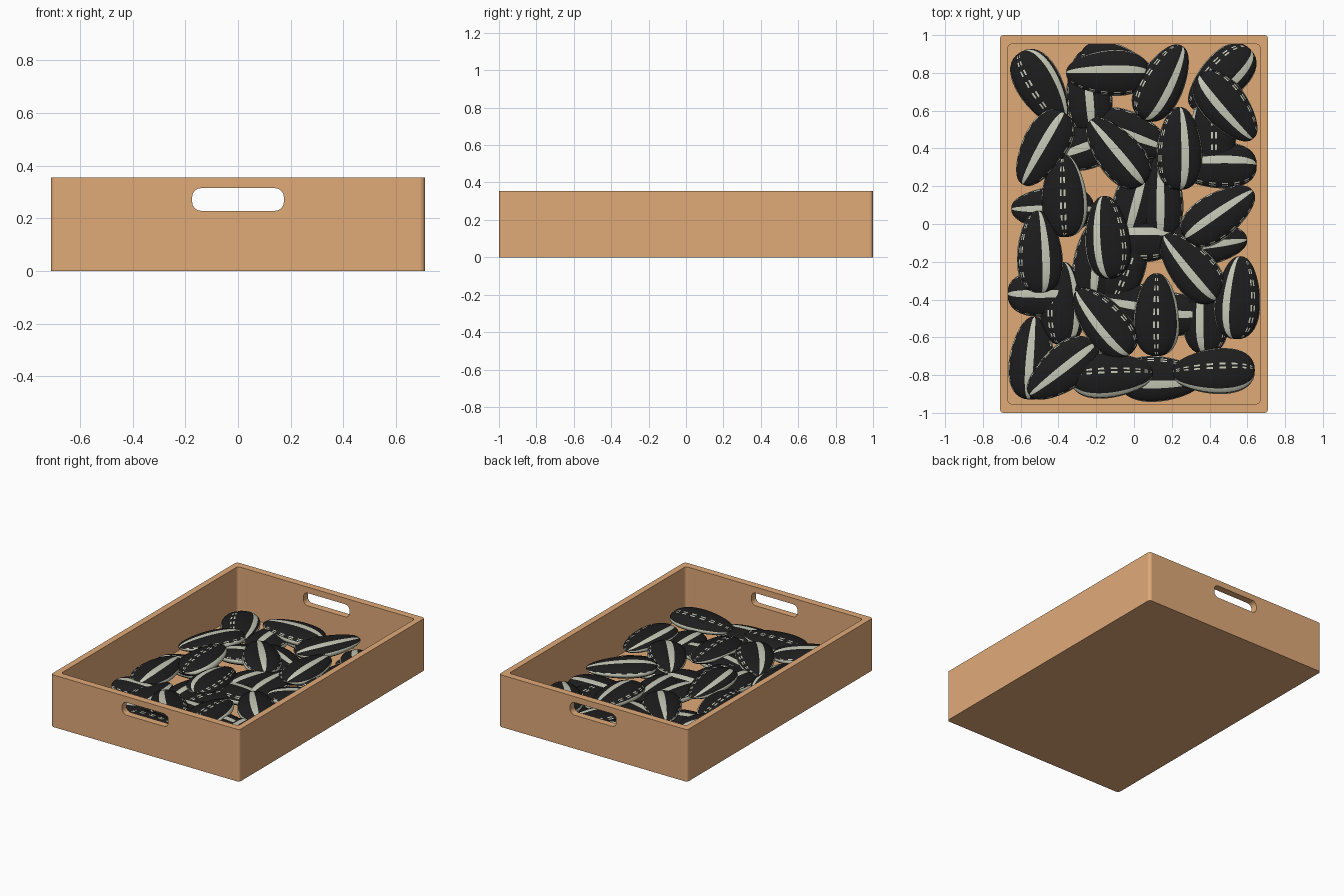
import bpy
import bmesh
import math
import random
from mathutils import Euler

random.seed(4)

default_cube = bpy.data.objects.get("Cube")
if default_cube:
    bpy.data.objects.remove(default_cube, do_unlink=True)


def make_material(name, rgb):
    mat = bpy.data.materials.new(name)
    mat.use_nodes = True
    color = (*rgb, 1.0)
    mat.diffuse_color = color
    mat.node_tree.nodes["Principled BSDF"].inputs["Base Color"].default_value = color
    return mat


wood = make_material("tan wood", (0.75, 0.405, 0.19))
shell = make_material("black shell", (0.012, 0.012, 0.012))
stripe = make_material("pale stripe", (0.56, 0.58, 0.47))


def add_object(name, mesh):
    obj = bpy.data.objects.new(name, mesh)
    bpy.context.collection.objects.link(obj)
    return obj


def rounded_box(name, low, high, radius, axis):
    """Box between two corners, with the edges along one axis rounded."""
    bm = bmesh.new()
    bmesh.ops.create_cube(bm, size=1)
    for v in bm.verts:
        for i in range(3):
            v.co[i] = high[i] if v.co[i] > 0 else low[i]
    edges = [e for e in bm.edges
             if abs(e.verts[0].co[axis] - e.verts[1].co[axis]) > 0.01]
    bmesh.ops.bevel(bm, geom=edges, offset=radius, segments=6,
                    profile=0.5, affect="EDGES")
    mesh = bpy.data.meshes.new(name)
    bm.to_mesh(mesh)
    bm.free()
    mesh.materials.append(wood)
    return add_object(name, mesh)


# Tray: a rounded block, hollowed, with a grip slot through both end walls
tray = rounded_box("tray", (-0.71, -1, 0), (0.71, 1, 0.355), 0.02, 2)
cavity = rounded_box("cavity_cutter", (-0.668, -0.952, 0.025), (0.668, 0.952, 0.6), 0.02, 2)
slot = rounded_box("grip_cutter", (-0.174, -1.2, 0.228), (0.174, 1.2, 0.314), 0.034, 1)
for cutter in (cavity, slot):
    cutter.hide_render = True
    cut = tray.modifiers.new("cut", "BOOLEAN")
    cut.operation = "DIFFERENCE"
    cut.solver = "EXACT"
    cut.object = cutter

# Bake the cuts, then drop the cutters
bpy.context.view_layer.update()
graph = bpy.context.evaluated_depsgraph_get()
baked = bpy.data.meshes.new_from_object(tray.evaluated_get(graph))
tray.modifiers.clear()
tray.data = baked
for cutter in (cavity, slot):
    bpy.data.objects.remove(cutter, do_unlink=True)
for face in baked.polygons:
    face.use_smooth = False


def is_pale(deg, band, ring):
    """Stripe layout: both rims, a broad band, and dashed lines on either side."""
    rim = min(deg % 180, 180 - deg % 180) < 16
    off = abs((deg - band + 180) % 360 - 180)
    dash = ring % 2 == 0 and abs(abs(off - 72.5) - 5) < 2.4
    return rim or off < 12.4 or dash


def make_seed_mesh(band, length=0.22, width=0.122, thick=0.047, rings=20, around=72):
    """Flat egg shape along x, with its narrow tip at +x."""
    bm = bmesh.new()
    loops = []
    for i in range(1, rings):
        u = -math.cos(math.pi * i / rings)
        r = (1 - u * u) ** 0.43 * (1 - 0.2 * u) / 1.02
        loops.append([
            bm.verts.new((length * u,
                          width * r * math.cos(math.tau * k / around),
                          thick * r * math.sin(math.tau * k / around)))
            for k in range(around)])
    blunt = bm.verts.new((-length, 0, 0))
    tip = bm.verts.new((length, 0, 0))
    for k in range(around):
        n = (k + 1) % around
        strip = [bm.faces.new((blunt, loops[0][k], loops[0][n]))]
        strip += [bm.faces.new((a[k], b[k], b[n], a[n]))
                  for a, b in zip(loops, loops[1:])]
        strip.append(bm.faces.new((tip, loops[-1][n], loops[-1][k])))
        for ring, face in enumerate(strip):
            face.material_index = int(is_pale((k + 0.5) * 360 / around, band, ring))
            face.smooth = True
    bmesh.ops.recalc_face_normals(bm, faces=bm.faces[:])
    mesh = bpy.data.meshes.new("seed")
    bm.to_mesh(mesh)
    bm.free()
    mesh.materials.append(shell)
    mesh.materials.append(stripe)
    return mesh


# Seeds: x and y in hundredths, heading of the tip, and the angle of the broad
# band around the section (90 is the middle of the top, 0 and 180 the rims)
upper_seeds = [
    (-14, 80, 180, 100), (15, 75, 62, 115), (49, 62, -50, 105),
    (-48, 40, -120, 95), (-9, 38, 130, 90), (24, 40, 90, 105), (-37, 15, 92, 160),
    (45, 5, 35, 85), (-14, -7, 95, 60), (-50, -15, 92, 105), (30, -23, 130, 80),
    (-16, -52, 130, 70), (12, -48, 90, 160), (55, -39, 86, 60), (-38, -77, 218, 90),
    (-12, -80, 3, 150), (42, -78, 182, 30),
]
lower_seeds = [
    (-49, 72, -60, 40), (-24, 70, 95, 90), (-8, 82, -20, 160), (46, 77, 225, 60),
    (-2, 47, -20, 90), (-20, 43, 20, 90), (43, 31, 180, 105), (42, 52, 90, 20),
    (-43, 8, 180, 90), (14, 14, 90, 90), (0, -8, 180, 110), (38, -10, 5, 95),
    (-20, -19, 85, 90), (-5, -20, 70, 30), (-45, -37, 0, 90), (-38, -42, 90, 130),
    (38, -47, 90, 75), (-2, -43, 170, 90), (14, -82, 0, 105), (-54, -71, 86, 85),
    (20, -48, 0, 90), (2, 15, 75, 90),
]

for layer, seeds, height, sway in (("upper", upper_seeds, 0.108, 4),
                                   ("lower", lower_seeds, 0.072, 2)):
    for number, (x, y, heading, band) in enumerate(seeds, 1):
        seed = add_object(f"{layer}_seed_{number}", make_seed_mesh(band))
        seed.location = (x / 100, y / 100, height)
        roll = random.uniform(-sway, sway)
        pitch = random.uniform(-sway, sway) / 2
        seed.rotation_euler = Euler([math.radians(a) for a in (roll, pitch, heading)])
